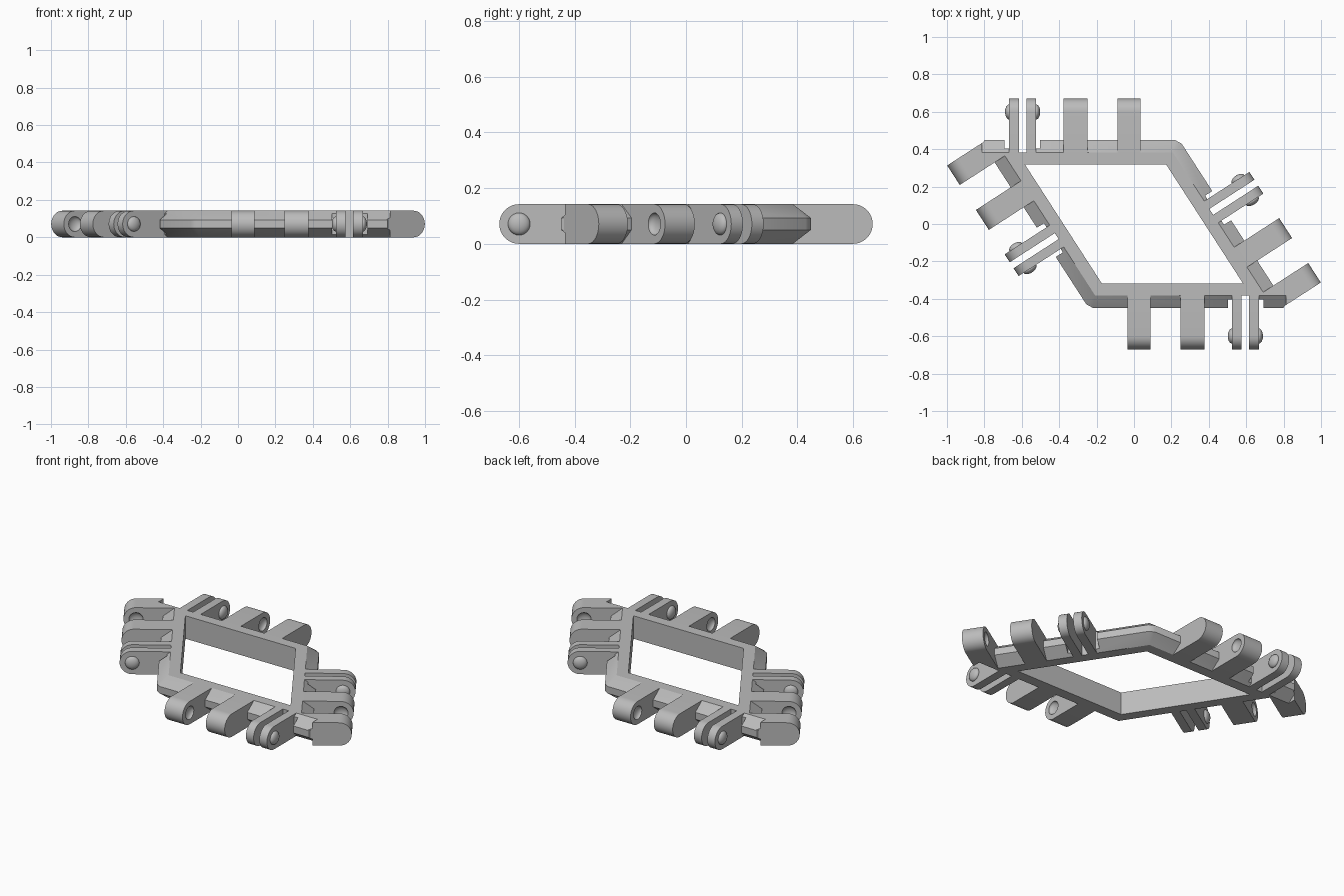
import bpy, bmesh, math
from mathutils import Matrix, Vector

cube = bpy.data.objects.get("Cube")
if cube:
    bpy.data.objects.remove(cube, do_unlink=True)

H = 0.142            # thickness
R = H / 2            # knuckle end radius
REACH = 0.352        # how far hinges stand out from the opening
RIDGE, RIM = 0.065, 0.13
Z_LOW, Z_HIGH = 0.05, 0.093
PIN = REACH - R      # hinge axis distance

grey = bpy.data.materials.new("warm_grey")
grey.use_nodes = True
grey.diffuse_color = (0.5, 0.5, 0.5, 1)
grey.node_tree.nodes["Principled BSDF"].inputs["Base Color"].default_value = (0.5, 0.5, 0.5, 1)

# Opening corners: two acute, two obtuse
corners = [Vector(c) for c in ((-0.583, 0.318), (0.172, 0.318), (0.583, -0.318), (-0.172, -0.318))]


def side_frame(a, b):
    """Axes along a side, outward from it, and up, centred on the side."""
    s, mid = (b - a).normalized(), (a + b) / 2
    t = Vector((-s.y, s.x))
    if t.dot(mid) < 0:
        t = -t
    return Matrix(((s.x, t.x, 0, mid.x), (s.y, t.y, 0, mid.y), (0, 0, 1, 0), (0, 0, 0, 1)))


def finish(bm, name):
    bmesh.ops.recalc_face_normals(bm, faces=bm.faces)
    mesh = bpy.data.meshes.new(name)
    bm.to_mesh(mesh)
    bm.free()
    mesh.materials.append(grey)
    ob = bpy.data.objects.new(name, mesh)
    bpy.context.collection.objects.link(ob)
    return ob


def prism(name, m, s0, s1, profile):
    """Extrude an outward/up profile along a side."""
    bm = bmesh.new()
    ends = [[bm.verts.new(m @ Vector((s, t, z))) for t, z in profile] for s in (s0, s1)]
    bm.faces.new(ends[0])
    bm.faces.new(ends[1])
    n = len(profile)
    for i in range(n):
        j = (i + 1) % n
        bm.faces.new((ends[0][i], ends[0][j], ends[1][j], ends[1][i]))
    return finish(bm, name)


def dome(name, m, s):
    """Flattened ball on the hinge axis, used as stud and as socket cutter."""
    bm = bmesh.new()
    place = (m @ Matrix.Translation((s, PIN, R)) @ Matrix.Diagonal((0.022, 0.04, 0.04, 1))
             @ Matrix.Rotation(math.pi / 2, 4, 'Y'))
    bmesh.ops.create_uvsphere(bm, u_segments=28, v_segments=14, radius=1, matrix=place)
    return finish(bm, name)


def cut(ob, cutter):
    cutter.hide_render = True
    mod = ob.modifiers.new("cut", 'BOOLEAN')
    mod.operation, mod.solver, mod.object = 'DIFFERENCE', 'EXACT', cutter
    bpy.context.view_layer.objects.active = ob
    bpy.ops.object.modifier_apply(modifier=mod.name)
    bpy.data.objects.remove(cutter, do_unlink=True)


def box(t0, t1):
    return [(t0, -0.05), (t1, -0.05), (t1, 0.2), (t0, 0.2)]


arc = [math.pi * (i / 20 - 0.5) for i in range(21)]
tongue = [(RIDGE, 0)] + [(PIN + R * math.cos(a), R + R * math.sin(a)) for a in arc] + [(RIDGE, H)]
# Everything outside the bevelled rim, for trimming
outside = [(RIDGE, H), (RIM, Z_HIGH), (RIM, Z_LOW), (RIDGE, 0), (RIDGE, -0.05),
           (0.3, -0.05), (0.3, 0.2), (RIDGE, 0.2)]


# Frame: rings of eight points, doubled at each corner so the rim is snubbed
def ring(offset, z, snub):
    pts = []
    for i, c in enumerate(corners):
        a = (corners[i - 1] - c).normalized()
        b = (corners[(i + 1) % 4] - c).normalized()
        p = c - (a + b) * offset / abs(a.cross(b))
        pts += [(p + a * snub).to_3d() + Vector((0, 0, z)), (p + b * snub).to_3d() + Vector((0, 0, z))]
    return pts


bm = bmesh.new()
rings = [[bm.verts.new(p) for p in ring(*r)] for r in
         ((0, 0, 0), (0, H, 0), (RIDGE, H, 0), (RIM, Z_HIGH, 0.022), (RIM, Z_LOW, 0.022), (RIDGE, 0, 0))]
for k in range(6):
    lo, hi = rings[k], rings[(k + 1) % 6]
    for i in range(8):
        j = (i + 1) % 8
        bm.faces.new((lo[i], lo[j], hi[j], hi[i]))
bmesh.ops.remove_doubles(bm, verts=bm.verts, dist=0.0005)
bmesh.ops.dissolve_degenerate(bm, edges=bm.edges, dist=0.0005)
frame = finish(bm, "frame")

parts = [frame]
sides = ("back", "right"), ("front", "left")
for k, (long_name, slant_name) in enumerate(sides):
    # Second pass starts from the opposite acute corner
    acute, obtuse, last = (corners[(2 * k + n) % 4] for n in (0, 1, 3))
    long_m, slant_m = side_frame(acute, obtuse), side_frame(acute, last)
    # side, forks (two plates), knuckles (two, socket faces towards each other)
    layout = ((long_name, long_m, ((-0.462, -0.41), (-0.37, -0.318)), ((-0.172, -0.043), (0.117, 0.24))),
              (slant_name, slant_m, ((-0.034, 0.016), (0.054, 0.104)), ((-0.6, -0.476), (-0.317, -0.19))))
    for name, m, plates, knuckles in layout:
        # Clearance notch and slot in the rim
        cut(frame, prism("notch", m, plates[0][0] - 0.026, plates[1][1] + 0.022, box(0.085, 0.3)))
        cut(frame, prism("slot", m, plates[0][1], plates[1][0], box(RIDGE, 0.3)))
        for i, (s0, s1) in enumerate(plates):
            parts.append(prism(f"{name}_fork_plate_{i + 1}", m, s0, s1, tongue))
            parts.append(dome(f"{name}_stud_{i + 1}", m, (s0, s1)[i]))
        for i, (s0, s1) in enumerate(knuckles):
            knuckle = prism(f"{name}_knuckle_{i + 1}", m, s0, s1, tongue)
            cut(knuckle, dome("socket", m, (s1, s0)[i]))
            # The knuckle at the acute corner is trimmed to the neighbouring rim
            if m is slant_m and i == 0:
                cut(knuckle, prism("trim", long_m, -0.607, -0.3, outside))
            parts.append(knuckle)

bpy.ops.object.select_all(action='DESELECT')
for ob in parts:
    ob.select_set(True)
bpy.context.view_layer.objects.active = frame
bpy.ops.object.shade_smooth_by_angle(angle=math.radians(30))
